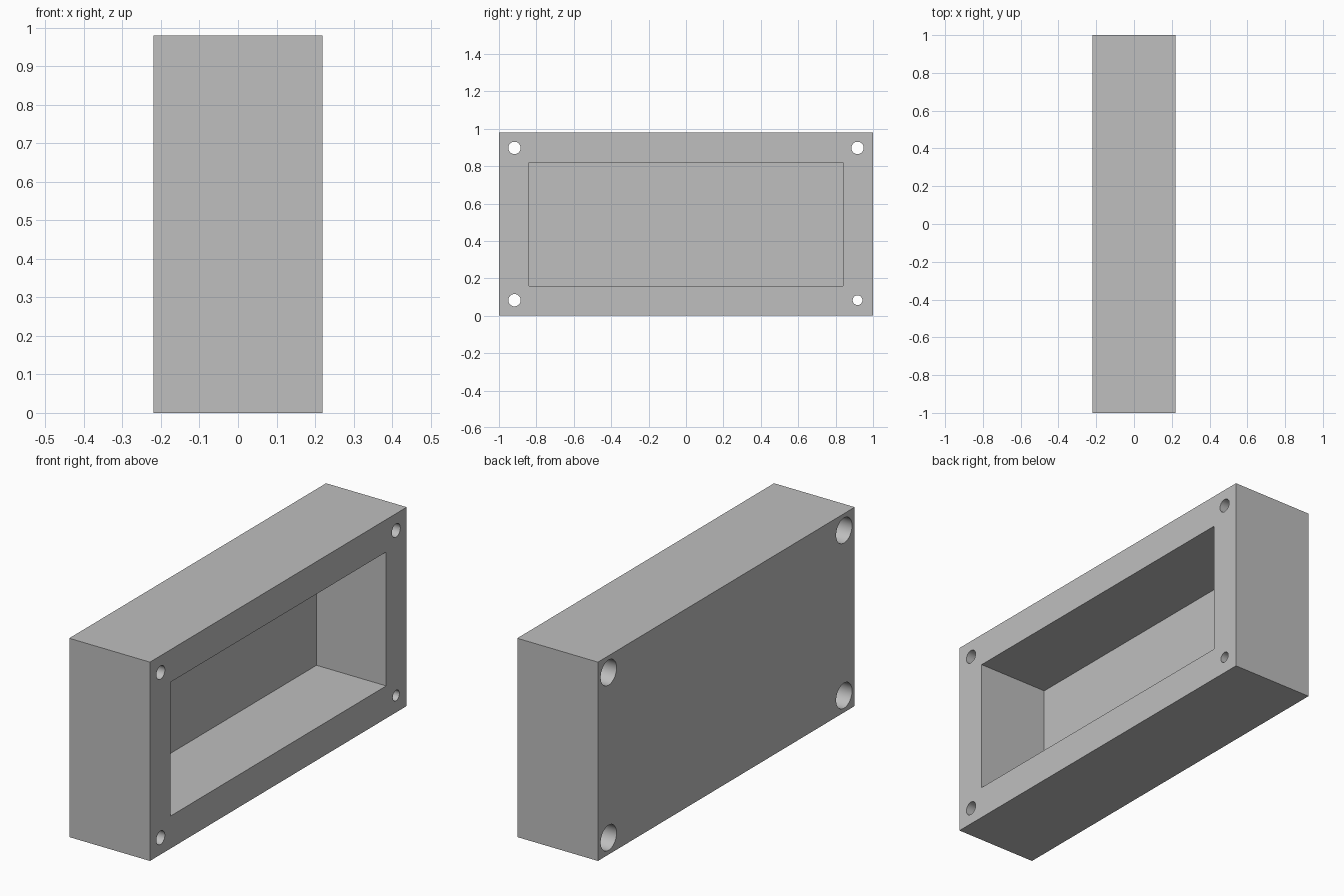
import bpy
import math

cube = bpy.data.objects.get("Cube")
if cube:
    bpy.data.objects.remove(cube, do_unlink=True)

LENGTH, HEIGHT, DEPTH = 2.0, 0.98, 0.44
MARGIN = 0.16          # rim around the pocket
FLOOR = 0.06           # thickness of the closed wall
INSET = 0.083          # hole centre from the outer edges
HEAD_R, HEAD_DEPTH = 0.062, 0.2

grey = bpy.data.materials.new("plain grey")
grey.use_nodes = True
grey.diffuse_color = (0.52, 0.52, 0.52, 1)
grey.node_tree.nodes["Principled BSDF"].inputs["Base Color"].default_value = grey.diffuse_color


def box(name, size, location):
    bpy.ops.mesh.primitive_cube_add(size=1, location=location)
    obj = bpy.context.object
    obj.name = name
    obj.scale = size
    bpy.ops.object.transform_apply(location=False, rotation=False, scale=True)
    obj.data.materials.append(grey)
    return obj


def rod(name, radius, x_start, x_end, y, z):
    bpy.ops.mesh.primitive_cylinder_add(
        vertices=48, radius=radius, depth=x_end - x_start,
        location=((x_start + x_end) / 2, y, z), rotation=(0, math.pi / 2, 0))
    obj = bpy.context.object
    obj.name = name
    obj.data.materials.append(grey)
    return obj


def cut(target, cutter):
    cutter.hide_render = True
    mod = target.modifiers.new("cut", "BOOLEAN")
    mod.operation = "DIFFERENCE"
    mod.solver = "EXACT"
    mod.object = cutter
    bpy.context.view_layer.objects.active = target
    bpy.ops.object.modifier_apply(modifier=mod.name)
    bpy.data.objects.remove(cutter, do_unlink=True)


# Outer block
case = box("enclosure", (DEPTH, LENGTH, HEIGHT), (0, 0, HEIGHT / 2))

# Pocket, open towards +x
pocket_depth = DEPTH - FLOOR + 0.1
cut(case, box("pocket_cutter",
              (pocket_depth, LENGTH - 2 * MARGIN, HEIGHT - 2 * MARGIN),
              (-DEPTH / 2 + FLOOR + pocket_depth / 2, 0, HEIGHT / 2)))

# Corner screw holes with wide head recesses on the closed side
for side in (-1, 1):
    for z in (INSET, HEIGHT - INSET):
        y = side * (LENGTH / 2 - INSET)
        narrow = side > 0 and z < HEIGHT / 2
        radius = 0.026 if narrow else 0.033
        cut(case, rod("screw_cutter", radius, -DEPTH, DEPTH, y, z))
        cut(case, rod("head_cutter", HEAD_R, -DEPTH, -DEPTH / 2 + HEAD_DEPTH, y, z))

# One colour, smooth hole walls with sharp rims
case.data.materials.clear()
case.data.materials.append(grey)
bpy.ops.object.select_all(action="DESELECT")
case.select_set(True)
bpy.context.view_layer.objects.active = case
bpy.ops.object.shade_smooth_by_angle(angle=math.radians(30))
